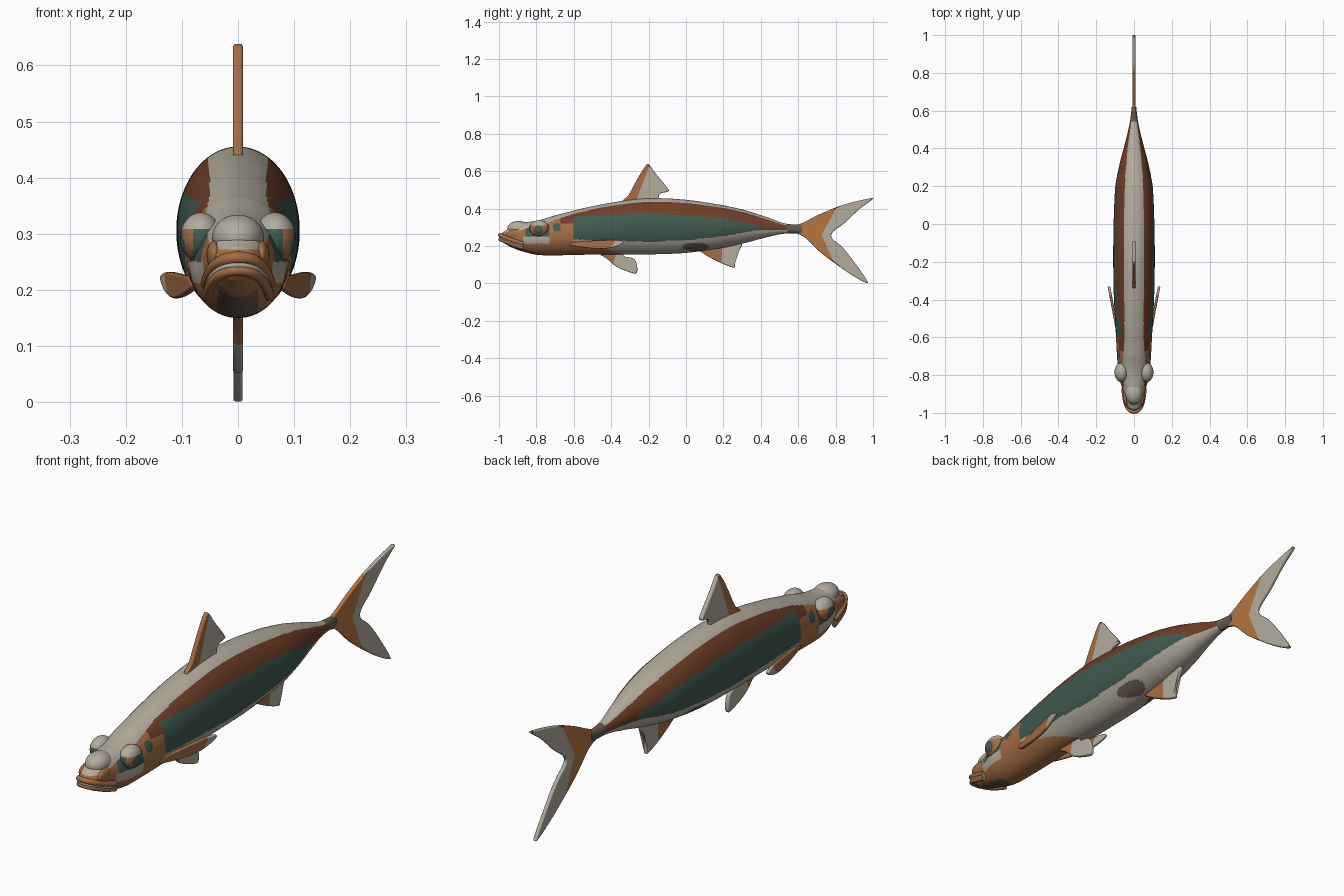
import bpy, bmesh, math
from mathutils import Vector

if "Cube" in bpy.data.objects:
    bpy.data.objects.remove(bpy.data.objects["Cube"], do_unlink=True)

# Materials
CREAM, ORANGE, RUST, GREEN, DARK, AMBER = range(6)


def material(name, rgb):
    m = bpy.data.materials.new(name)
    m.use_nodes = True
    m.diffuse_color = (*rgb, 1)
    m.node_tree.nodes["Principled BSDF"].inputs["Base Color"].default_value = (*rgb, 1)
    return m


MATS = [material("warm cream", (.45, .41, .34)), material("copper orange", (.38, .155, .06)),
        material("deep rust", (.16, .048, .02)), material("dark teal green", (.052, .105, .08)),
        material("dusky brown", (.14, .10, .07)), material("amber orange", (.46, .18, .05))]


def finish(name, bm, rule, angle=60):
    """Colour the faces by a rule on their centres, then make the object."""
    bmesh.ops.recalc_face_normals(bm, faces=bm.faces)
    for f in bm.faces:
        f.material_index = rule(f.calc_center_median())
    me = bpy.data.meshes.new(name)
    bm.to_mesh(me)
    bm.free()
    for m in MATS:
        me.materials.append(m)
    ob = bpy.data.objects.new(name, me)
    bpy.context.collection.objects.link(ob)
    bpy.ops.object.select_all(action="DESELECT")
    bpy.context.view_layer.objects.active = ob
    ob.select_set(True)
    bpy.ops.object.shade_smooth_by_angle(angle=math.radians(angle))
    return ob


def spline(p0, p1, p2, p3, t):
    return .5 * (2*p1 + (p2-p0)*t + (2*p0 - 5*p1 + 4*p2 - p3)*t*t + (3*p1 - p0 - 3*p2 + p3)*t**3)


def blend(rows, y):
    """Linear interpolation through rows of (y, value)."""
    for (a, u), (b, v) in zip(rows, rows[1:]):
        if y <= b:
            return u + (v - u) * max(0, y - a) / (b - a)
    return rows[-1][1]


# Body stations: y, top, bottom, half width
STATIONS = [Vector(s) for s in (
    (-.992, .264, .23, .018), (-.975, .277, .216, .036), (-.94, .298, .195, .05),
    (-.89, .323, .175, .058), (-.8, .335, .153, .082), (-.7, .364, .15, .09),
    (-.55, .402, .153, .098), (-.38, .435, .155, .107), (-.2, .455, .155, .11),
    (0, .447, .163, .108), (.2, .418, .19, .099), (.32, .39, .217, .076),
    (.44, .352, .248, .045), (.53, .32, .266, .024), (.62, .315, .265, .012))]

CROWN = [(-1, .272), (-.92, .272), (-.84, .30), (-.72, .342), (-.6, .395)]
BACK_WIDTH = [(-.75, .06), (-.6, .05), (0, .054), (.2, .05), (.4, .034), (.55, .014)]
FLANK = [(-.6, .358), (-.2, .376), (.2, .35), (.4, .304), (.55, .286)]
BELLY = [(-.6, .235), (-.2, .222), (0, .23), (.2, .252), (.38, .285), (.55, .285)]
THROAT = [(-.6, .222), (-.45, .19), (-.28, .14)]


def body_colour(c):
    y, z = c.y, c.z
    if y > .545:
        return DARK
    if z > .3 and abs(c.x) < blend(BACK_WIDTH, y):
        return CREAM
    if y > -.6:
        if z > blend(FLANK, y):
            return RUST
        if z > blend(BELLY, y):
            return GREEN if y < .39 else RUST
        if math.hypot((y - .05) / .07, (z - .195) / .022) < 1:
            return DARK
        return ORANGE if z < blend(THROAT, y) else CREAM
    if z > blend(CROWN, y):
        return CREAM
    if y > -.67 and z > .32:
        return RUST
    if math.hypot(y + .69, z - .30) < .022:
        return GREEN
    if -.86 < y < -.73 and .25 < z < .315:
        return GREEN
    if -.87 < y < -.73 and .212 < z <= .25:
        return CREAM
    if -.92 < y < -.78 and abs(c.x) < .036 and z < .2:
        return DARK
    return ORANGE


# Body loft
bm = bmesh.new()
SIDES, STEPS = 160, 20
rings = []
n = len(STATIONS) - 1
for i in range(n * STEPS + 1):
    k = min(i // STEPS, n - 1)
    p = [STATIONS[min(max(k + d, 0), n)] for d in (-1, 0, 1, 2)]
    t = i / STEPS - k
    y = STATIONS[k].lerp(STATIONS[k + 1], t)[0]
    _, top, bottom, wide = spline(*p, t)
    row = []
    for j in range(SIDES):
        a = math.tau * j / SIDES
        row.append(bm.verts.new((wide * math.cos(a), y,
                                 (top + bottom) / 2 + (top - bottom) / 2 * math.sin(a))))
    rings.append(row)
for a, b in zip(rings, rings[1:]):
    for j in range(SIDES):
        m = (j + 1) % SIDES
        bm.faces.new((a[j], a[m], b[m], b[j]))
bm.faces.new(rings[0])
bm.faces.new(rings[-1])
finish("body", bm, body_colour)


# Rounded forms of the head
def ball(name, centre, radii, rule):
    bm = bmesh.new()
    bmesh.ops.create_uvsphere(bm, u_segments=48, v_segments=36, radius=1)
    for v in bm.verts:
        v.co = Vector(centre) + Vector(r * q for r, q in zip(radii, v.co))
    finish(name, bm, rule)


def eye_colour(c):
    r = math.hypot(c.y + .79, c.z - .285)
    if c.z > .308:
        return CREAM
    if r < .012:
        return DARK
    return ORANGE if r > .024 and abs(c.x) > .08 else GREEN


ball("snout_dome", (0, -.895, .294), (.046, .06, .04), lambda c: CREAM if c.z > .262 else ORANGE)
for side, s in (("left", 1), ("right", -1)):
    ball(side + "_eye", (s * .066, -.785, .293), (.037, .052, .045), eye_colour)
    ball(side + "_nostril_ridge", (s * .042, -.91, .262), (.014, .05, .026), lambda c: ORANGE)


# Lips wrap around the snout, with a pale mouth line between them
def lip(name, drop, thick, mat):
    cu = bpy.data.curves.new(name, "CURVE")
    cu.dimensions = "3D"
    cu.bevel_depth = thick
    cu.bevel_resolution = 4
    cu.use_fill_caps = True
    sp = cu.splines.new("NURBS")
    half = [(.056, -.87, .212), (.052, -.92, .226), (.042, -.968, .246), (.016, -.995, .258)]
    path = half + [(-x, y, z) for x, y, z in reversed(half)]
    sp.points.add(len(path) - 1)
    for p, (x, y, z) in zip(sp.points, path):
        p.co = (x, y, z - drop, 1)
    sp.use_endpoint_u = True
    cu.materials.append(MATS[mat])
    bpy.context.collection.objects.link(bpy.data.objects.new(name, cu))


lip("upper_lip", 0, .011, ORANGE)
lip("mouth_line", .013, .007, CREAM)
lip("lower_lip", .023, .009, ORANGE)


# Fins: smooth outline in the side plane, cut along colour lines
def fin(name, outline, cuts, rule, thick=.018):
    pts = [Vector(p) for p in outline]
    m = len(pts)
    bm = bmesh.new()
    loop = []
    for i in range(m):
        for t in (0, .25, .5, .75):
            q = spline(pts[i - 1], pts[i], pts[(i + 1) % m], pts[(i + 2) % m], t)
            loop.append(bm.verts.new((-thick / 2, q.x, q.y)))
    face = bm.faces.new(loop)
    ext = bmesh.ops.extrude_face_region(bm, geom=[face])
    moved = [g for g in ext["geom"] if isinstance(g, bmesh.types.BMVert)]
    bmesh.ops.translate(bm, verts=moved, vec=(thick, 0, 0))
    for (ya, za), (yb, zb) in cuts:
        bmesh.ops.bisect_plane(bm, geom=bm.verts[:] + bm.edges[:] + bm.faces[:],
                               plane_co=(0, ya, za), plane_no=(0, zb - za, ya - yb))
    ob = finish(name, bm, rule, 50)
    bev = ob.modifiers.new("rounded edge", "BEVEL")
    bev.width = thick * .3
    bev.segments = 3
    bev.limit_method = "ANGLE"
    bev.angle_limit = math.radians(60)
    bev.use_clamp_overlap = False
    return ob


def before(a, b, tint=ORANGE):
    """Tint ahead of the slanted line from a to b, cream behind it."""
    return lambda c: tint if c.y < a[0] + (b[0] - a[0]) * (c.z - a[1]) / (b[1] - a[1]) else CREAM


line = ((-.26, .46), (-.20, .62))
fin("dorsal_fin", [(-.34, .435), (-.305, .475), (-.262, .555), (-.215, .63), (-.195, .632),
                   (-.16, .585), (-.095, .505), (-.1, .49), (-.14, .478), (-.16, .43), (-.25, .42)],
    [line], before(*line))

line = ((.19, .1), (.195, .22))
fin("anal_fin", [(.05, .2), (.1, .155), (.18, .112), (.25, .085), (.262, .095), (.262, .14),
                 (.298, .2), (.29, .212), (.24, .205), (.2, .225), (.1, .225)],
    [line], before(*line))

line = ((-.39, .1), (-.37, .17))
fin("pelvic_fin", [(-.47, .165), (-.42, .13), (-.37, .088), (-.29, .056), (-.262, .058),
                   (-.265, .11), (-.285, .135), (-.33, .145), (-.35, .175), (-.42, .18)],
    [line], before(*line))

# Forked tail fin
up, down = ((.725, .26), (.82, .43)), ((.725, .26), (.80, .09))
fin("tail_fin", [(.56, .30), (.62, .322), (.72, .372), (.84, .42), (.985, .455), (.992, .445),
                 (.93, .4), (.85, .325), (.775, .257), (.84, .19), (.91, .1), (.97, .012),
                 (.955, .006), (.86, .062), (.72, .165), (.63, .25), (.56, .275)],
    [up, down, ((0, .26), (1, .26)), ((.595, 0), (.595, 1))],
    lambda c: DARK if c.y < .595 else before(*(up if c.z > .26 else down), AMBER)(c), .016)

# Paired pectoral fins, swept outward towards the back
line = ((-.41, .18), (-.37, .24))
for side, s in (("left", 1), ("right", -1)):
    ob = fin(side + "_pectoral_fin",
             [(-.62, .205), (-.55, .192), (-.45, .185), (-.38, .195), (-.335, .215),
              (-.34, .228), (-.4, .232), (-.5, .228), (-.6, .222)],
             [line], before(*line), .014)
    for v in ob.data.vertices:
        v.co.x += s * (.078 + .19 * (v.co.y + .62))
